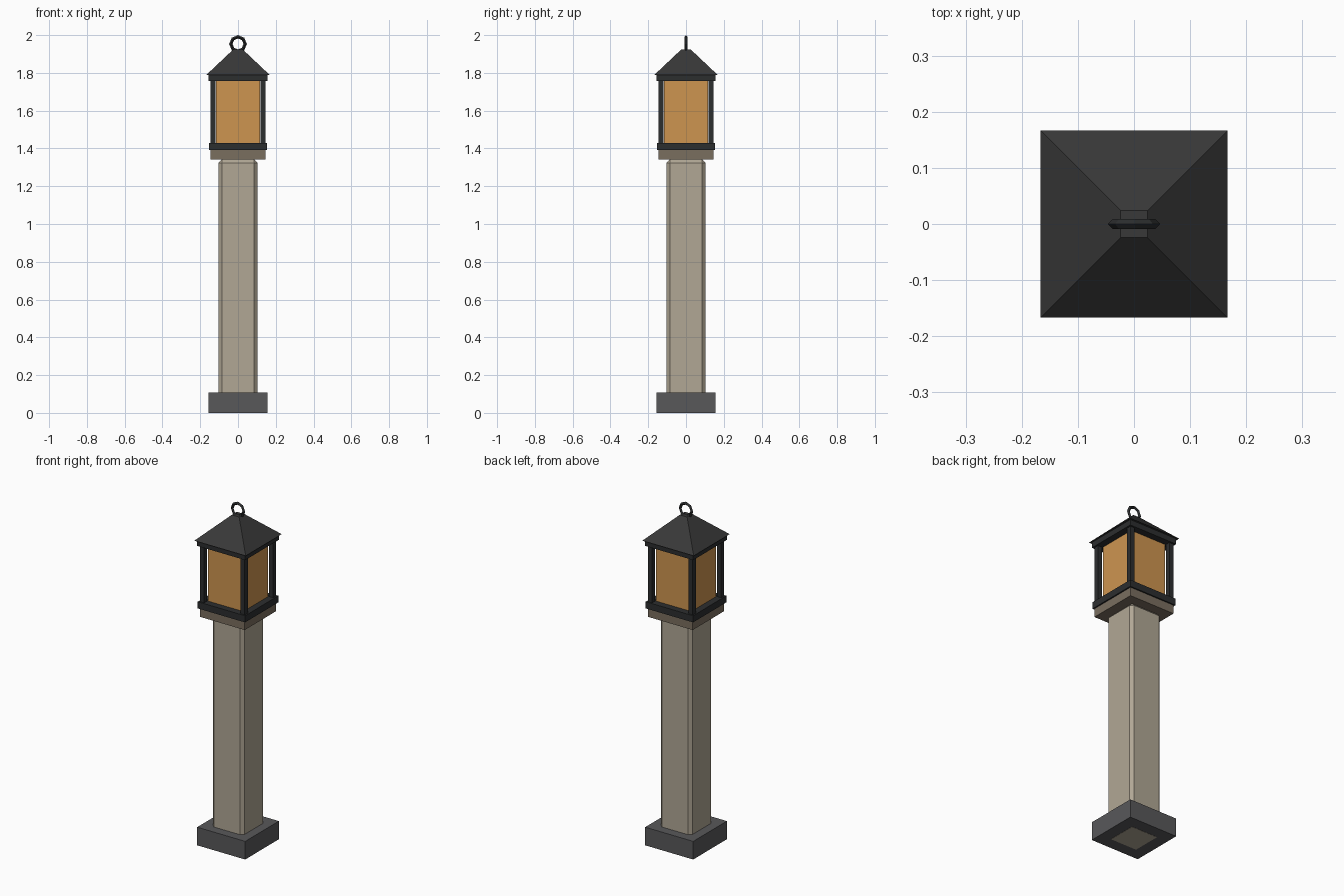
import bpy, bmesh, math

if "Cube" in bpy.data.objects:
    bpy.data.objects.remove(bpy.data.objects["Cube"])


def srgb(*rgb):
    lin = [((c / 255 + 0.055) / 1.055) ** 2.4 for c in rgb]
    return (*lin, 1.0)


def material(name, *rgb):
    m = bpy.data.materials.new(name)
    m.diffuse_color = srgb(*rgb)
    m.use_nodes = True
    m.node_tree.nodes["Principled BSDF"].inputs["Base Color"].default_value = m.diffuse_color
    return m


STONE = material("pale stone", 177, 167, 149)
CAP = material("brown stone", 122, 110, 95)
FOOT = material("grey concrete", 88, 88, 90)
IRON = material("black iron", 44, 46, 47)
ROOF = material("charcoal roof", 56, 56, 56)
GLASS = material("amber glass", 206, 149, 80)


def block(name, mat, half, z0, z1, x=0, y=0, top=None, bevel=0):
    """Square block from z0 to z1; 'top' gives a different half-width at the top."""
    top = half if top is None else top
    bm = bmesh.new()
    bmesh.ops.create_cube(bm, size=2)
    for v in bm.verts:
        w = top if v.co.z > 0 else half
        v.co = (x + v.co.x * w, y + v.co.y * w, z1 if v.co.z > 0 else z0)
    if bevel:
        bmesh.ops.bevel(bm, geom=bm.edges[:], offset=bevel, segments=1,
                        affect='EDGES', profile=0.5)
    me = bpy.data.meshes.new(name)
    bm.to_mesh(me)
    bm.free()
    me.materials.append(mat)
    ob = bpy.data.objects.new(name, me)
    bpy.context.collection.objects.link(ob)
    return ob


# Foot and chamfered pillar (pillar end shows through the underside)
block("foot", FOOT, 0.156, 0.0006, 0.107)
block("pillar", STONE, 0.103, 0, 1.342, bevel=0.018)
block("pillar_cap", CAP, 0.146, 1.341, 1.392)

# Lantern cage
block("lantern_floor", IRON, 0.154, 1.391, 1.43)
block("lantern_glass", GLASS, 0.1155, 1.43, 1.758)
for sx in (-1, 1):
    for sy in (-1, 1):
        side = ("front" if sy < 0 else "back") + ("_left" if sx < 0 else "_right")
        block("corner_bar_" + side, IRON, 0.014, 1.425, 1.762, sx * 0.132, sy * 0.132)
block("lantern_eave", IRON, 0.156, 1.758, 1.791)

# Flat-topped pyramid roof
block("roof", ROOF, 0.167, 1.79, 1.925, top=0.024)

# Hanging ring, standing upright across the front
bpy.ops.mesh.primitive_torus_add(major_segments=8, minor_segments=4,
                                 major_radius=0.038, minor_radius=0.009,
                                 location=(0, 0, 1.953),
                                 rotation=(math.pi / 2, 0, 0))
ring = bpy.context.object
ring.name = "hanging_ring"
ring.data.materials.append(IRON)
for p in ring.data.polygons:
    p.use_smooth = False
